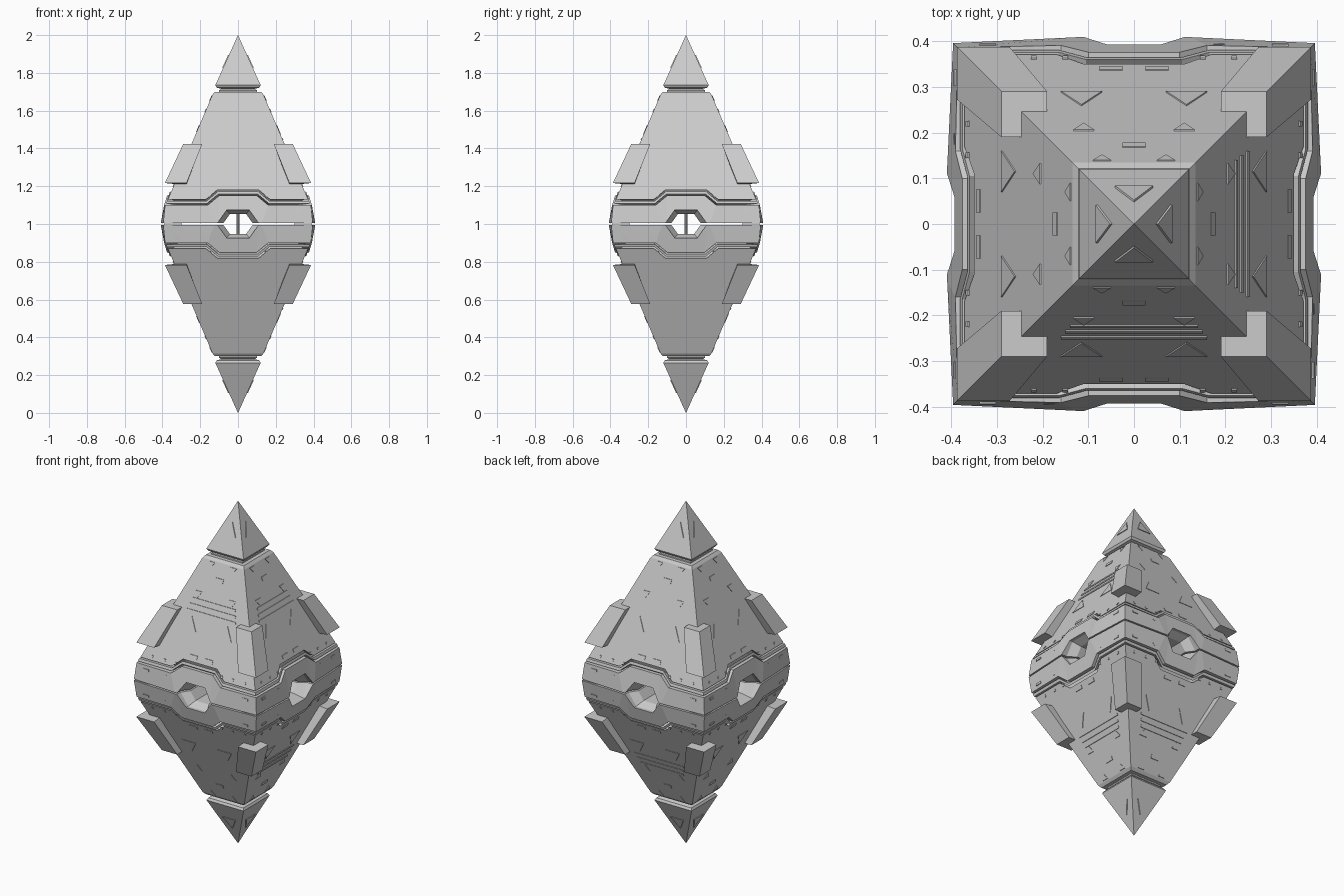
import bpy
import bmesh
from mathutils import Matrix, Vector

default_cube = bpy.data.objects.get("Cube")
if default_cube:
    bpy.data.objects.remove(default_cube, do_unlink=True)

MIDDLE = 1.0


def make_material(name, value):
    material = bpy.data.materials.new(name)
    material.use_nodes = True
    colour = (value, value, value, 1)
    material.diffuse_color = colour
    material.node_tree.nodes["Principled BSDF"].inputs["Base Color"].default_value = colour
    return material


stone = make_material("pale grey", 0.6)


def finish(name, bm):
    """Turn a bmesh into a flat shaded object."""
    bmesh.ops.recalc_face_normals(bm, faces=bm.faces)
    mesh = bpy.data.meshes.new(name)
    bm.to_mesh(mesh)
    bm.free()
    mesh.materials.append(stone)
    obj = bpy.data.objects.new(name, mesh)
    bpy.context.collection.objects.link(obj)
    return obj


def add_loft(bm, rings):
    """Skin matching closed rings of points and cap both ends."""
    loops = [[bm.verts.new(p) for p in ring] for ring in rings]
    count = len(loops[0])
    for low, high in zip(loops, loops[1:]):
        for i in range(count):
            j = (i + 1) % count
            bm.faces.new((low[i], low[j], high[j], high[i]))
    bm.faces.new(loops[0])
    bm.faces.new(loops[-1])


def turn(point, side):
    return Matrix.Rotation(side * 1.5707963, 3, "Z") @ Vector(point)


def square_ring(half, corner, inner=()):
    """Four equal sides; corner is (depth, height), inner is (along, depth, height)."""
    depth, height = corner
    side_points = [(-depth, depth, height)]
    side_points += [(-u, d, h) for u, d, h in inner]
    side_points += [(u, d, h) for u, d, h in reversed(inner)]
    return [turn((u, -d, MIDDLE + half * h), k) for k in range(4) for u, d, h in side_points]


def flat_ring(half, depth, height, shoulder, hump):
    return square_ring(half, (depth, height), [(shoulder, depth, height), (hump, depth, height)])


def loft_object(name, rings):
    bm = bmesh.new()
    add_loft(bm, rings)
    return finish(name, bm)


# Slope of the main body, tip and belt, as depth at a given height
def body_depth(h):
    return 0.135 + (0.685 - h) * 0.426


def tip_depth(h):
    return (1 - h) * 0.12 / 0.265


def belt_depth(h):
    return 0.402 - 0.15 * h


def body_part(half, name):
    shoulder, hump, low, high = 0.17, 0.11, 0.13, 0.18
    loft_object(name, [
        flat_ring(half, 0.3, 0.1, shoulder, hump),
        square_ring(half, (body_depth(low) - 0.02, low),
                    [(shoulder, body_depth(low) - 0.02, low), (hump, body_depth(high) - 0.02, high)]),
        square_ring(half, (body_depth(low), low),
                    [(shoulder, body_depth(low), low), (hump, body_depth(high), high)]),
        flat_ring(half, 0.135, 0.685, 0.08, 0.04),
        flat_ring(half, 0.122, 0.7, 0.08, 0.04),
    ])


def trim_part(half, name):
    shoulder, hump = 0.165, 0.105
    rings = [flat_ring(half, 0.3, 0.1, shoulder, hump)]
    for h, d in ((0.108, 0.381), (0.123, 0.376)):
        rings.append(square_ring(half, (d, h), [(shoulder, d, h), (hump, d - 0.016, h + 0.05)]))
    rings.append(flat_ring(half, 0.3, 0.115, shoulder, hump))
    loft_object(name, rings)


def belt_part(half, name):
    shoulder, hump = 0.16, 0.1
    return loft_object(name, [
        square_ring(half, (0.396, 0.004), [(0.125, 0.409, 0.004), (hump, 0.409, 0.004)]),
        square_ring(half, (0.386, 0.1), [(shoulder, 0.391, 0.1), (hump, 0.376, 0.15)]),
        square_ring(half, (0.355, 0.1), [(shoulder, 0.355, 0.1), (hump, 0.345, 0.15)]),
        flat_ring(half, 0.3, 0.09, shoulder, hump),
    ])


def tip_part(half, name):
    loft_object(name, [
        square_ring(half, c) for c in
        ((0.1, 0.69), (0.1, 0.708), (0.09, 0.716), (0.113, 0.722), (0.12, 0.735), (0.0005, 1))
    ])


def corner_blocks(half, name):
    bm = bmesh.new()
    for k in range(4):
        rings = []
        for a, b, h_in, h_out in ((0.272, 0.387, 0.205, 0.217), (0.19, 0.29, 0.423, 0.423)):
            square = ((a, a, h_in), (b, a, h_out), (b, b, h_out), (a, b, h_out))
            rings.append([turn((x, y, MIDDLE + half * h), k) for x, y, h in square])
        add_loft(bm, rings)
    finish(name, bm)


def add_plate(bm, half, side, outline, depth, lift=0.003):
    """Thin plate lying on a sloped side; outline is (along, height)."""
    rings = [[turn((u, -(depth(h) + t), MIDDLE + half * h), side) for u, h in outline]
             for t in (-0.004, lift)]
    add_loft(bm, rings)


def box(u, h, wide, tall):
    return [(u - wide, h - tall), (u + wide, h - tall), (u + wide, h + tall), (u - wide, h + tall)]


def triangle(u, h, wide, tall):
    return [(u - wide, h - tall), (u + wide, h - tall), (u, h + tall)]


def surface_plates(half, name):
    bm = bmesh.new()
    bar_sides = (0, 1) if half > 0 else (1, 2)
    for k in range(4):
        add_plate(bm, half, k, triangle(0, 0.86, 0.042, 0.035), tip_depth, 0.005)
        add_plate(bm, half, k, box(0, 0.6, 0.025, 0.01), body_depth)
        for sign in (-1, 1):
            add_plate(bm, half, k, triangle(sign * 0.115, 0.36, 0.045, 0.035), body_depth)
            add_plate(bm, half, k, triangle(sign * 0.11, 0.505, 0.022, -0.018), body_depth)
            add_plate(bm, half, k, triangle(sign * 0.07, 0.665, 0.02, -0.014), body_depth)
            add_plate(bm, half, k, box(sign * 0.05, 0.205, 0.025, 0.009), body_depth)
            for u in (0.15, 0.22, 0.3):
                add_plate(bm, half, k, box(sign * u, 0.15, 0.006, 0.006), body_depth)
            for u in (0.18, 0.32):
                add_plate(bm, half, k, box(sign * u, 0.075, 0.018, 0.006), belt_depth, 0.004)
        if k in bar_sides:
            for row in range(3):
                add_plate(bm, half, k, box(0, 0.42 + row * 0.03, 0.16 - row * 0.01, 0.006), body_depth)
    finish(name, bm)


# Tapered six-sided openings running through the belt
def window_cutter(side):
    outline = ((-0.112, 0), (-0.06, 0.073), (0.06, 0.073), (0.112, 0), (0.06, -0.073), (-0.06, -0.073))
    stations = ((-0.5, 1), (-0.375, 1), (-0.33, 0.72), (0.33, 0.72), (0.375, 1), (0.5, 1))
    cutter = loft_object("window_cutter", [
        [turn((u * size, y, MIDDLE + h * size), side) for u, h in outline] for y, size in stations
    ])
    cutter.hide_render = True
    return cutter


cutters = [window_cutter(side) for side in (0, 1)]

# Upper and lower halves
for half, label in ((1, "upper"), (-1, "lower")):
    body_part(half, label + "_body")
    trim_part(half, label + "_trim")
    tip_part(half, label + "_tip")
    corner_blocks(half, label + "_corner_blocks")
    surface_plates(half, label + "_surface_plates")
    belt = belt_part(half, label + "_belt")
    bpy.context.view_layer.objects.active = belt
    for cutter in cutters:
        cut = belt.modifiers.new("window", "BOOLEAN")
        cut.operation = "DIFFERENCE"
        cut.solver = "EXACT"
        cut.object = cutter
        bpy.ops.object.modifier_apply(modifier=cut.name)

for cutter in cutters:
    bpy.data.objects.remove(cutter, do_unlink=True)

# Posts joining the belt halves, and the thin rod in the middle
posts = bmesh.new()
for sx in (-1, 1):
    for sy in (-1, 1):
        place = Matrix.Translation((sx * 0.345, sy * 0.345, MIDDLE)) @ Matrix.Diagonal((0.09, 0.09, 0.03, 1))
        bmesh.ops.create_cube(posts, size=1, matrix=place)
finish("belt_posts", posts)

rod = bmesh.new()
bmesh.ops.create_cone(rod, cap_ends=True, segments=8, radius1=0.008, radius2=0.008, depth=0.13,
                      matrix=Matrix.Translation((0, 0, MIDDLE)))
finish("centre_rod", rod)
